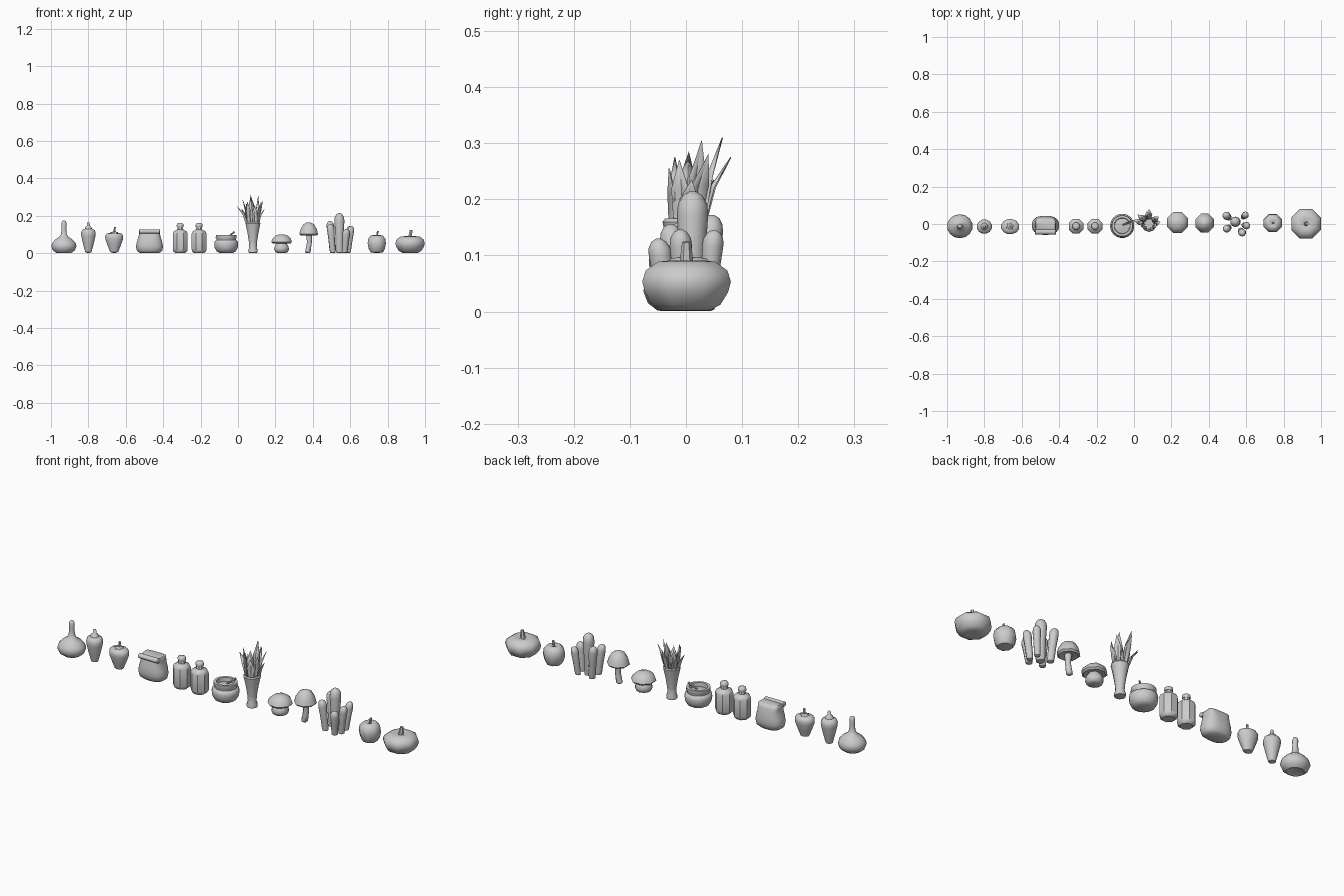
import bpy, bmesh
from math import cos, sin, pi, copysign
from mathutils import Vector

grey = bpy.data.materials.new("light_grey")
grey.diffuse_color = (0.8, 0.8, 0.8, 1)


def finish(name, bm, mat=None, angle=50):
    bmesh.ops.recalc_face_normals(bm, faces=bm.faces)
    me = bpy.data.meshes.new(name)
    bm.to_mesh(me)
    bm.free()
    ob = bpy.data.objects.new(name, me)
    bpy.context.collection.objects.link(ob)
    if mat:
        me.materials.append(mat)
    bpy.ops.object.select_all(action='DESELECT')
    ob.select_set(True)
    bpy.context.view_layer.objects.active = ob
    bpy.ops.object.shade_smooth_by_angle(angle=angle * pi / 180)
    return ob


def loft(name, rings, mat=None, angle=50):
    """Skin closed rings of points and cap both ends."""
    bm = bmesh.new()
    vs = [[bm.verts.new(p) for p in r] for r in rings]
    n = len(vs[0])
    for a, b in zip(vs, vs[1:]):
        for i in range(n):
            j = (i + 1) % n
            bm.faces.new((a[i], a[j], b[j], b[i]))
    bm.faces.new(vs[0])
    bm.faces.new(vs[-1])
    return finish(name, bm, mat, angle)


def lathe(name, x, y, profile, n=12, sy=1.0, mat=None, lobes=0.0, angle=50):
    """Turn (radius, z[, dx, dy]) points around a vertical axis."""
    rings = []
    for r, z, *d in profile:
        dx, dy = d if d else (0, 0)
        ring = []
        for i in range(n):
            a = 2 * pi * (i + .5) / n
            q = r * (1 - lobes * (i % 2))
            ring.append((x + dx + q * cos(a), y + dy + q * sy * sin(a), z))
        rings.append(ring)
    return loft(name, rings, mat, angle)


def rod(name, a, b, ra, rb, n=6, mat=None):
    a, b = Vector(a), Vector(b)
    q = (b - a).to_track_quat('Z', 'Y')
    return loft(name, [[p + q @ Vector((r * cos(2 * pi * i / n), r * sin(2 * pi * i / n), 0))
                        for i in range(n)] for p, r in ((a, ra), (b, rb))], mat)


# bulb with long neck
lathe("bulb", -.931, -.012, [(.02, .008), (.042, .002), (.06, .015), (.069, .036), (.064, .055),
      (.045, .075), (.024, .088), (.015, .105), (.013, .135), (.014, .16), (.010, .172), (.004, .175)],
      14, .93, grey)

# long pepper and short pepper, each with a cap and stalk
lathe("long_pepper", -.80, -.014, [(.006, .002), (.017, .005), (.028, .045), (.039, .09), (.041, .108),
      (.035, .124), (.019, .131)], 12, .95, grey)
lathe("long_pepper_cap", -.80, -.014, [(.021, .128), (.018, .14), (.009, .146), (.007, .164), (.004, .166)],
      8, 1, grey)
lathe("short_pepper", -.662, -.014, [(.008, .002), (.022, .006), (.036, .04), (.049, .075), (.050, .092),
      (.042, .104), (.02, .109), (.006, .105)], 12, .82, grey)
lathe("short_pepper_calyx", -.662, -.014, [(.024, .107), (.02, .112), (.007, .115)], 12, 1, grey, .45)
rod("short_pepper_stalk", (-.662, -.014, .106), (-.658, -.014, .14), .005, .006, 6, grey)


# sack with folded top
def rounded_rect(cx, cy, z, rx, ry, e, tilt=0, n=24):
    pts = []
    for i in range(n):
        a = 2 * pi * (i + .5) / n
        c, s = cos(a), sin(a)
        py = ry * copysign(abs(s) ** e, s)
        pts.append((cx + rx * copysign(abs(c) ** e, c), cy + py, z + tilt * py))
    return pts


sack = [(0, .001, .052, .034, .8, 0), (0, .012, .068, .046, .8, 0), (0, .035, .073, .051, .8, 0),
        (0, .06, .068, .05, .75, 0), (0, .085, .06, .045, .65, 0), (0, .105, .056, .04, .5, .05),
        (-.002, .118, .056, .036, .4, .1), (-.004, .124, .052, .028, .4, .1)]
loft("sack_body", [rounded_rect(-.473, -.007 + y, z, rx, ry, e, t) for y, z, rx, ry, e, t in sack])
fold = [(-.530, .008), (-.527, .012), (-.419, .012), (-.416, .008)]
loft("sack_fold", [[(x, -.042 + 1.2 * r * cos(i * pi / 5), .116 + r * sin(i * pi / 5))
                    for i in range(10)] for x, r in fold])

# pair of octagonal bottles with stoppers
for k, x in enumerate((-.309, -.208)):
    y = -.012
    lathe(f"bottle_{k + 1}", x, y, [(.03, .001), (.040, .010), (.043, .02), (.043, .105), (.037, .117),
          (.018, .126), (.016, .142)], 8, 1, grey, angle=40)
    lathe(f"bottle_stopper_{k + 1}", x, y, [(.019, .14), (.021, .147), (.018, .157), (.009, .161)],
          8, 1, grey)

# bowl with filling and stirrer
lathe("bowl", -.063, -.01, [(.036, .001), (.052, .010), (.062, .028), (.065, .05), (.062, .064),
      (.053, .070), (.053, .076), (.057, .082), (.056, .096), (.043, .096), (.041, .076), (.02, .08),
      (.004, .081)], 20)
rod("stirrer", (-.06, -.005, .082), (-.02, .012, .114), .004, .005)

# vegetable bunch: stem and pointed leaves
lathe("bunch_stem", .08, 0, [(.018, .001), (.026, .003), (.027, .014), (.021, .03), (.023, .06),
      (.031, .11), (.042, .16), (.037, .166), (.028, .155)], 10)
tips = [(-.005, .02, .25), (.025, .005, .285), (.068, .065, .31), (.108, .028, .305), (.132, .04, .28),
        (.142, .01, .235), (.05, -.02, .275), (.09, -.03, .255), (.02, .05, .235), (.08, .08, .275),
        (.12, -.012, .27), (.045, .035, .265)]
for k, t in enumerate(tips):
    tip = Vector(t)
    out = Vector((t[0] - .075, t[1] - .01, 0))
    base = Vector((.08, 0, .13)) + out.normalized() * .022
    side = Vector((-out.y, out.x, 0)).normalized()
    mid = base.lerp(tip, .55) - out * .12 + Vector((0, 0, .012))
    low = base.lerp(mid, .4)
    bm = bmesh.new()
    rows = [[bm.verts.new(p + side * s * w + out.normalized() * (.006 if s else -.002))
             for s in (-1, 0, 1)] for p, w in ((base, .008), (low, .012), (mid, .017))]
    end = bm.verts.new(tip)
    for a, b in zip(rows, rows[1:]):
        for i in (0, 1):
            bm.faces.new((a[i], a[i + 1], b[i + 1], b[i]))
    for i in (0, 1):
        bm.faces.new((rows[-1][i], rows[-1][i + 1], end))
    leaf = finish(f"leaf_{k + 1}", bm, None, 20)
    thick = leaf.modifiers.new("thickness", 'SOLIDIFY')
    thick.thickness = .002
    thick.offset = 0

# broad mushroom and slender mushroom
lathe("broad_mushroom_stem", .233, .008, [(.022, .001), (.035, .006), (.042, .022), (.038, .038),
      (.026, .055), (.024, .066)], 10)
lathe("broad_mushroom_cap", .233, .008, [(.022, .056), (.052, .052), (.060, .060), (.053, .078),
      (.035, .094), (.012, .101)], 8)
lathe("slender_mushroom_stem", .378, .005, [(.010, .001, -.005, 0), (.016, .006, -.005, 0),
      (.015, .03, -.001, 0), (.014, .06, .004, 0), (.017, .105, .001, 0)], 8)
lathe("slender_mushroom_cap", .378, .005, [(.015, .1), (.046, .094), (.054, .102), (.047, .128),
      (.031, .154), (.010, .165)], 8)

# cluster of round-topped spears leaning outward: x, y, height, radius
spears = [(.542, .012, .214, .028), (.492, .046, .172, .022), (.598, .050, .145, .019),
          (.493, -.027, .156, .021), (.605, -.010, .146, .020), (.580, -.049, .13, .021)]
for k, (x, y, h, r) in enumerate(spears):
    dx, dy = x - .545, y - .005
    prof = [(r * .4, .001), (r * .7, .004), (r * .78, .02), (r * .85, h * .5), (r, h - r * 1.5),
            (r * .93, h - r * .8), (r * .62, h - r * .25), (r * .2, h)]
    lathe(f"spear_{k + 1}", .545, .005,
          [(q, z, dx * (.72 + .28 * z / h), dy * (.72 + .28 * z / h)) for q, z in prof], 10)

# small tomato and pumpkin, each with a stalk
lathe("tomato", .742, .005, [(.018, .002), (.036, .005), (.047, .024), (.053, .052), (.049, .078),
      (.035, .094), (.018, .097), (.005, .090)], 8)
rod("tomato_stalk", (.742, .005, .088), (.748, .005, .119), .004, .006)
lathe("pumpkin", .92, .001, [(.02, .005), (.045, .002), (.065, .012), (.080, .034), (.0855, .053),
      (.079, .073), (.055, .089), (.03, .091), (.008, .084)], 8)
rod("pumpkin_stalk", (.92, .001, .08), (.925, .001, .124), .013, .008)
